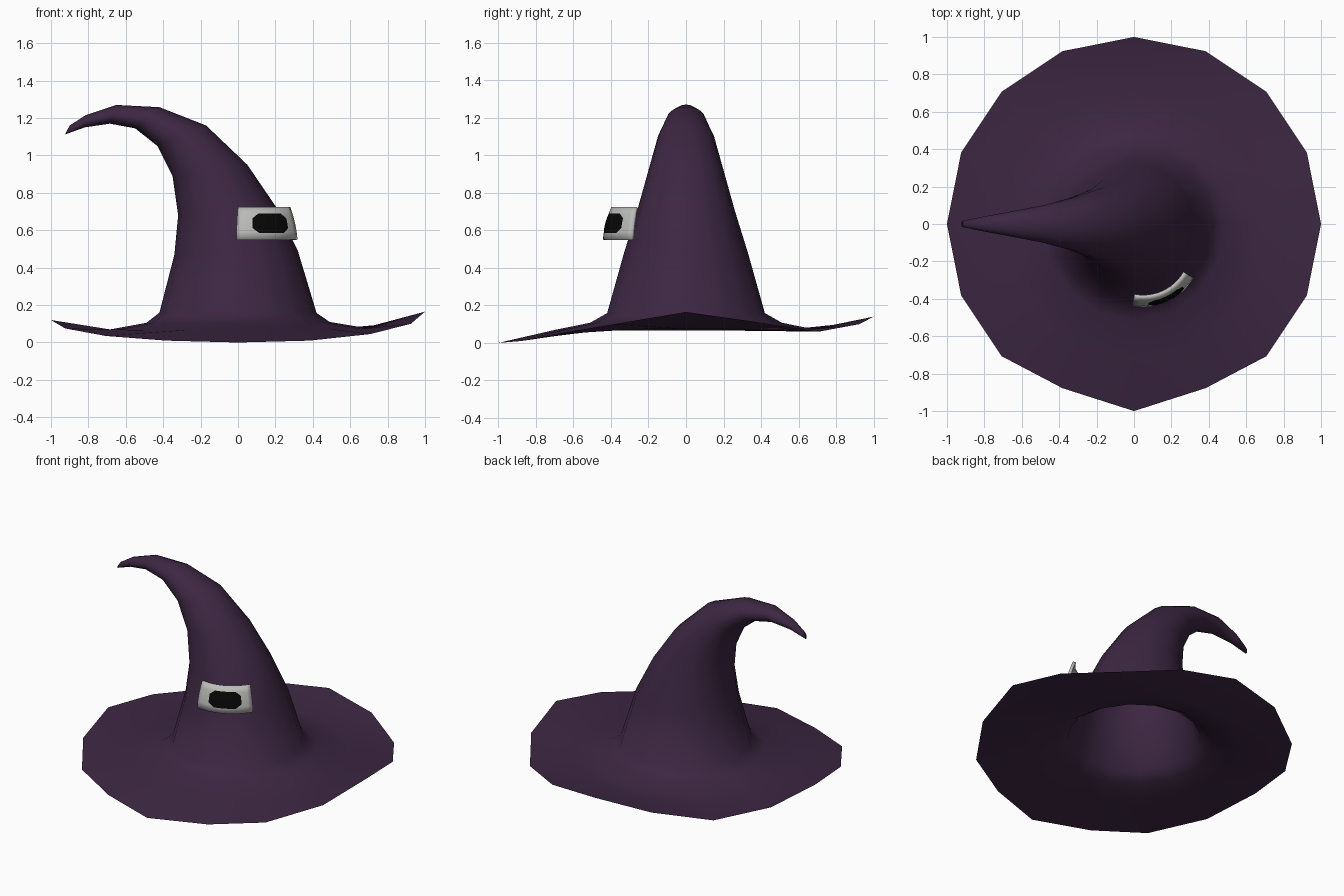
import bpy
import bmesh
from math import cos, sin, pi, radians, sqrt
from mathutils import Vector

cube = bpy.data.objects.get("Cube")
if cube:
    bpy.data.objects.remove(cube)

SIDES = 16


def material(name, color):
    m = bpy.data.materials.new(name)
    m.use_nodes = True
    m.diffuse_color = (*color, 1)
    bsdf = m.node_tree.nodes["Principled BSDF"]
    bsdf.inputs["Base Color"].default_value = (*color, 1)
    bsdf.inputs["Roughness"].default_value = 0.9
    return m


def make_object(name, bm, mat):
    mesh = bpy.data.meshes.new(name)
    bm.to_mesh(mesh)
    bm.free()
    mesh.materials.append(mat)
    for p in mesh.polygons:
        p.use_smooth = True
    ob = bpy.data.objects.new(name, mesh)
    bpy.context.collection.objects.link(ob)
    return ob


def bridge(bm, rows, closed):
    """Join successive rows of points with quads."""
    rows = [[bm.verts.new(p) for p in row] for row in rows]
    for a, b in zip(rows, rows[1:]):
        n = len(a)
        for i in range(n if closed else n - 1):
            j = (i + 1) % n
            bm.faces.new((a[i], a[j], b[j], b[i]))
    return rows


def ring(left, right, half_depth):
    """Tilted ellipse spanning two (x, z) outline points."""
    l, r = Vector((left[0], 0, left[1])), Vector((right[0], 0, right[1]))
    mid, arm = (l + r) / 2, (r - l) / 2
    depth = Vector((0, half_depth, 0))
    angles = [2 * pi * i / SIDES for i in range(SIDES)]
    return [mid + arm * cos(a) + depth * sin(a) for a in angles]


purple = material("dark purple cloth", (0.046, 0.020, 0.055))
silver = material("pale grey metal", (0.50, 0.50, 0.49))
black = material("black", (0.002, 0.002, 0.002))

# Wavy brim edge, heights counter-clockwise from the left side
rim_heights = [0.165, 0.11, 0.06, 0.10, 0.14, 0.11, 0.06, 0.085,
               0.12, 0.075, 0.035, 0.01, 0, 0.01, 0.045, 0.10]
rim = ring((-1, 0), (1, 0), 1)
for i, (p, h) in enumerate(zip(rim, rim_heights)):
    p.z = h
    if i in (11, 13):
        p.y *= 0.95

# Brim and bent crown: left outline point, right outline point, half depth
sections = [
    ((-0.71, 0.065), (0.71, 0.073), 0.70),
    ((-0.49, 0.105), (0.49, 0.11), 0.51),
    ((-0.42, 0.16), (0.42, 0.158), 0.42),
    ((-0.34, 0.47), (0.32, 0.49), 0.33),
    ((-0.32, 0.68), (0.20, 0.73), 0.26),
    ((-0.35, 0.89), (0.05, 0.95), 0.20),
    ((-0.43, 1.05), (-0.17, 1.16), 0.148),
    ((-0.55, 1.145), (-0.42, 1.258), 0.10),
    ((-0.685, 1.17), (-0.65, 1.27), 0.065),
    ((-0.82, 1.15), (-0.815, 1.215), 0.037),
    ((-0.925, 1.112), (-0.90, 1.16), 0.017),
]
bm = bmesh.new()
rows = bridge(bm, [rim] + [ring(*s) for s in sections], True)
bm.faces.new(rows[-1])
make_object("hat", bm, purple)


def buckle_point(u, v, lift=0):
    """Point on the leaning, curved buckle face (u across, v up)."""
    a = radians(-101 + 71 * u)
    r = 0.31 - 0.045 * v + 0.03 * v * (1 - v) + lift
    return Vector((0.05 + r * cos(a), -0.133 + r * sin(a), 0.55 + 0.175 * v))


def buckle_patch(u0, u1, half_height, lift):
    cols, steps = 12, 4
    grid = []
    for j in range(steps + 1):
        row = []
        for i in range(cols + 1):
            t = i / cols
            v = 0.5 + half_height(t) * (2 * j / steps - 1)
            row.append(buckle_point(u0 + (u1 - u0) * t, v, lift))
        grid.append(row)
    bm = bmesh.new()
    bridge(bm, grid, False)
    return bm


# Buckle plate, thickened inwards
plate = make_object("buckle", buckle_patch(0, 1, lambda t: 0.5, 0), silver)
solid = plate.modifiers.new("thickness", 'SOLIDIFY')
solid.thickness = 0.02
solid.offset = -1

# Dark rounded centre of the buckle
make_object("buckle_centre",
            buckle_patch(0.23, 0.80,
                         lambda t: 0.15 + 0.15 * min(1, 6 * min(t, 1 - t)),
                         0.003), black)

bpy.ops.object.select_all(action='DESELECT')
plate.select_set(True)
bpy.context.view_layer.objects.active = plate
bpy.ops.object.shade_smooth_by_angle(angle=radians(40))
